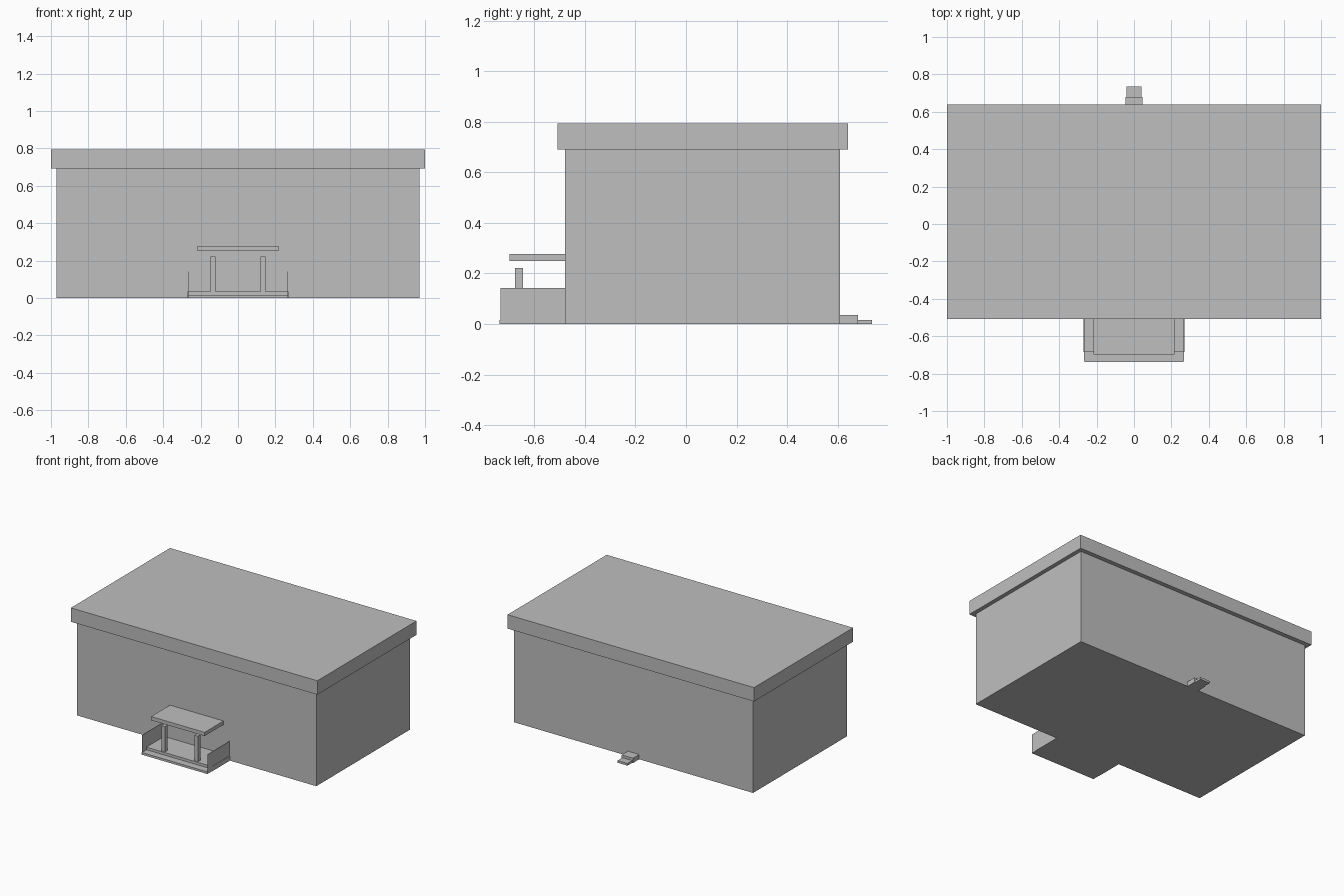
import bpy

cube = bpy.data.objects.get("Cube")
if cube:
    bpy.data.objects.remove(cube, do_unlink=True)

GREY = (0.52, 0.52, 0.52, 1)
material = bpy.data.materials.new("plain_grey")
material.use_nodes = True
material.diffuse_color = GREY
material.node_tree.nodes["Principled BSDF"].inputs["Base Color"].default_value = GREY


def box(name, x, y, z):
    """Box given by its (low, high) extents on each axis."""
    bpy.ops.mesh.primitive_cube_add(size=1, location=[(a + b) / 2 for a, b in (x, y, z)])
    obj = bpy.context.object
    obj.name = name
    obj.scale = [b - a for a, b in (x, y, z)]
    bpy.ops.object.transform_apply(location=False, rotation=False, scale=True)
    obj.data.materials.append(material)
    return obj


def wide(name, half, y, z):
    """Box centred on x."""
    return box(name, (-half, half), y, z)


FRONT, BACK, EAVES = -0.478, 0.608, 0.691

# Main building and flat overhanging roof
wide("building_body", 0.97, (FRONT, BACK), (0, EAVES))
wide("roof_slab", 1.0, (FRONT - 0.031, BACK + 0.032), (EAVES, 0.793))

# Front porch: step, landing and canopy
wide("porch_step", 0.2655, (-0.737, FRONT), (0, 0.016))
wide("porch_landing", 0.269, (-0.684, FRONT), (0, 0.035))
wide("porch_canopy", 0.217, (-0.697, FRONT), (0.25, 0.277))

# Thin side walls and short posts on both sides of the porch
for side, s in (("left", 1), ("right", -1)):
    box(side + "_porch_wall", sorted((s * 0.264, s * 0.267)), (-0.733, FRONT), (0, 0.142))
    box(side + "_porch_post", sorted((s * 0.12, s * 0.148)), (-0.676, -0.645), (0.035, 0.222))

# Back door steps
wide("back_upper_step", 0.046, (BACK, 0.68), (0, 0.035))
wide("back_lower_step", 0.04, (BACK, 0.735), (0, 0.016))
